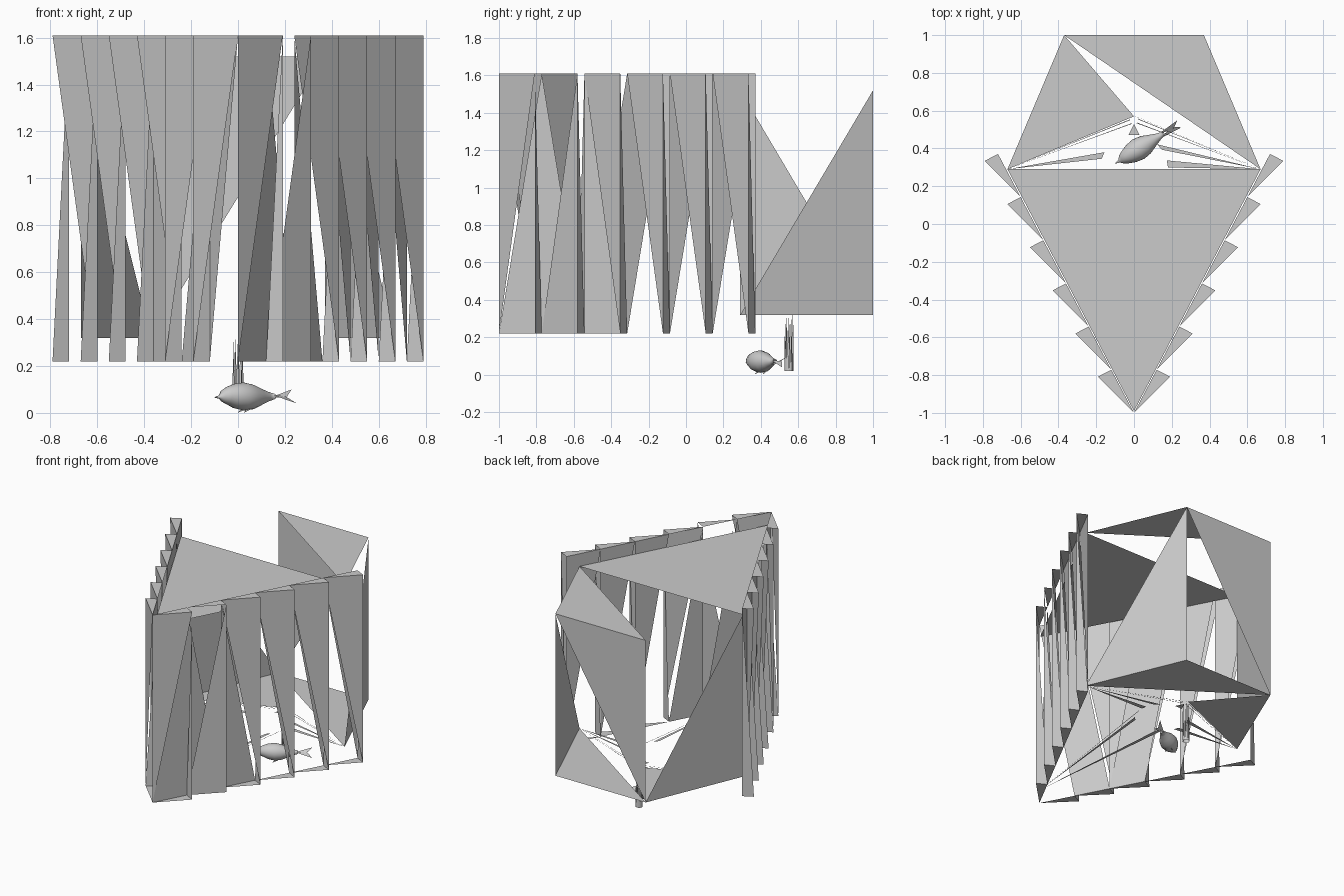
import bpy, bmesh, math
from mathutils import Vector, Matrix

if "Cube" in bpy.data.objects:
    bpy.data.objects.remove(bpy.data.objects["Cube"])


def tris_object(name, tris, smooth=False):
    bm = bmesh.new()
    for t in tris:
        bm.faces.new([bm.verts.new(p) for p in t])
    bmesh.ops.remove_doubles(bm, verts=bm.verts, dist=1e-5)
    me = bpy.data.meshes.new(name)
    bm.to_mesh(me)
    bm.free()
    ob = bpy.data.objects.new(name, me)
    bpy.context.collection.objects.link(ob)
    for p in me.polygons:
        p.use_smooth = smooth
    return ob


def up(p, z):
    return (p[0], p[1], z)


# open five-sided house shell: half the triangles of each side are present
LO, HI = 0.32, 1.52
A, B, C, D, E = (0, -0.99), (0.67, 0.29), (0.37, 1.0), (-0.37, 1.0), (-0.67, 0.29)
shell = [
    (up(A, HI), up(B, HI), up(E, HI)),
    (up(B, HI), up(C, HI), up(D, HI)),
    (up(B, LO), up(C, LO), up(C, HI)),
    (up(C, HI), up(D, HI), up(D, LO)),
    (up(E, HI), up(E, LO), up(D, LO)),
    (up(B, LO), up(C, LO), up(D, LO)),
    (up(D, LO), up(E, LO), (0, 0.57, LO)),
]
tris_object("house_shell", shell)

# floor slivers fanning to the round opening and the post
slivers = []


def ring(cx, cy, r, deg):
    a = math.radians(deg)
    return (cx + r * math.cos(a), cy + r * math.sin(a), LO)


for corner, cx, cy, r, angles in (
        (E, 0, 0.29, 0.18, (150, 190)), (B, 0, 0.29, 0.18, (35, 3)),
        (A, 0, 0.29, 0.18, (-20, -50, 230)),
        (E, 0, 0.55, 0.022, (110, 170, 230)), (B, 0, 0.55, 0.022, (70, 10, -50))):
    for a in angles:
        slivers.append((up(corner, LO), ring(cx, cy, r, a), ring(cx, cy, r, a + 12)))
slivers.append(((-0.03, 0.47, LO), (0.03, 0.47, LO), (0, 0.53, LO)))
tris_object("floor_slivers", slivers)

# wedge-shaped siding boards along the two slanted front sides
Z0, Z1 = 0.22, 1.61


def half_quad(p, q, keep):
    pb, pt, qb, qt = up(p, Z0), up(p, Z1), up(q, Z0), up(q, Z1)
    return {"q_top": (pt, qt, qb), "p_top": (pt, qt, pb),
            "q_bot": (pb, qb, qt), "p_bot": (pb, qb, pt)}[keep]


boards = {
    1: [("p_top", "q_bot"), ("q_bot", "p_bot"), ("q_top", "p_bot"),
        ("q_top", "q_top"), ("q_top", "q_top"), ("q_top", "q_top")],
    -1: [("q_top", "q_top"), ("q_top", "p_bot"), ("p_top", "q_bot"),
         ("p_top", "p_top"), ("p_top", "p_top"), ("p_top", "p_top")],
}
step, normal = Vector((0.12, 0.2285)), Vector((0.886, -0.464)) * 0.08
for side, rows in boards.items():
    for k, (outer, inner) in enumerate(rows):
        tip = Vector((0, -1.0)) + step * k
        inn = tip + step
        out = inn + normal
        tip, inn, out = [(v.x * side, v.y) for v in (tip, inn, out)]
        faces = [half_quad(tip, out, outer), half_quad(tip, inn, inner),
                 half_quad(out, inn, "p_bot" if side > 0 else "q_bot"),
                 (up(tip, Z0), up(out, Z0), up(inn, Z0)),
                 (up(tip, Z1), up(out, Z1), up(inn, Z1))]
        tris_object(f"siding_board_{'right' if side > 0 else 'left'}_{k + 1}", faces)

# slatted perch post under the floor
post = []
N = 12
for i in range(N):
    a, b = [(0.024 * math.cos(t), 0.55 + 0.024 * math.sin(t))
            for t in (2 * math.pi * i / N, 2 * math.pi * (i + 1) / N)]
    post.append((up(a, 0.02), up(b, 0.02), up(a, LO)))
tris_object("perch_post", post)

# bird body turned around its long axis: (distance from beak, radius, height)
profile = [(0, 0.001, 0.066), (0.025, 0.008, 0.068), (0.04, 0.025, 0.072), (0.065, 0.038, 0.074),
           (0.10, 0.052, 0.072), (0.145, 0.060, 0.070), (0.19, 0.053, 0.068),
           (0.23, 0.036, 0.068), (0.27, 0.02, 0.069), (0.30, 0.012, 0.070)]
bm = bmesh.new()
M = 20
rings = [[bm.verts.new((s, r * math.cos(2 * math.pi * j / M), h + r * math.sin(2 * math.pi * j / M)))
          for j in range(M)] for s, r, h in profile]
for r0, r1 in zip(rings, rings[1:]):
    for j in range(M):
        bm.faces.new((r0[j], r0[(j + 1) % M], r1[(j + 1) % M], r1[j]))
bm.faces.new(rings[0])
bm.faces.new(rings[-1][::-1])
me = bpy.data.meshes.new("bird_body")
bm.to_mesh(me)
bm.free()
for p in me.polygons:
    p.use_smooth = True
body = bpy.data.objects.new("bird_body", me)
bpy.context.collection.objects.link(body)

# forked tail and folded feet
tail = [((0.27, y, 0.07 - s * 0.01), (0.40, y * 1.8, 0.07 + s * 0.03), (0.36, -y * 0.5, 0.07))
        for s, y in ((1, 0.012), (-1, -0.012))]
tail_ob = tris_object("bird_tail", tail)
feet = [((0.15, y, 0.02), (0.17, y, 0.015), (0.13, y * 1.3, 0.0)) for y in (0.02, -0.02)]
feet_ob = tris_object("bird_feet", feet)
place = Matrix.Translation((-0.10, 0.32, 0)) @ Matrix.Rotation(math.atan2(0.21, 0.34), 4, 'Z')
for ob in (body, tail_ob, feet_ob):
    ob.matrix_world = place
